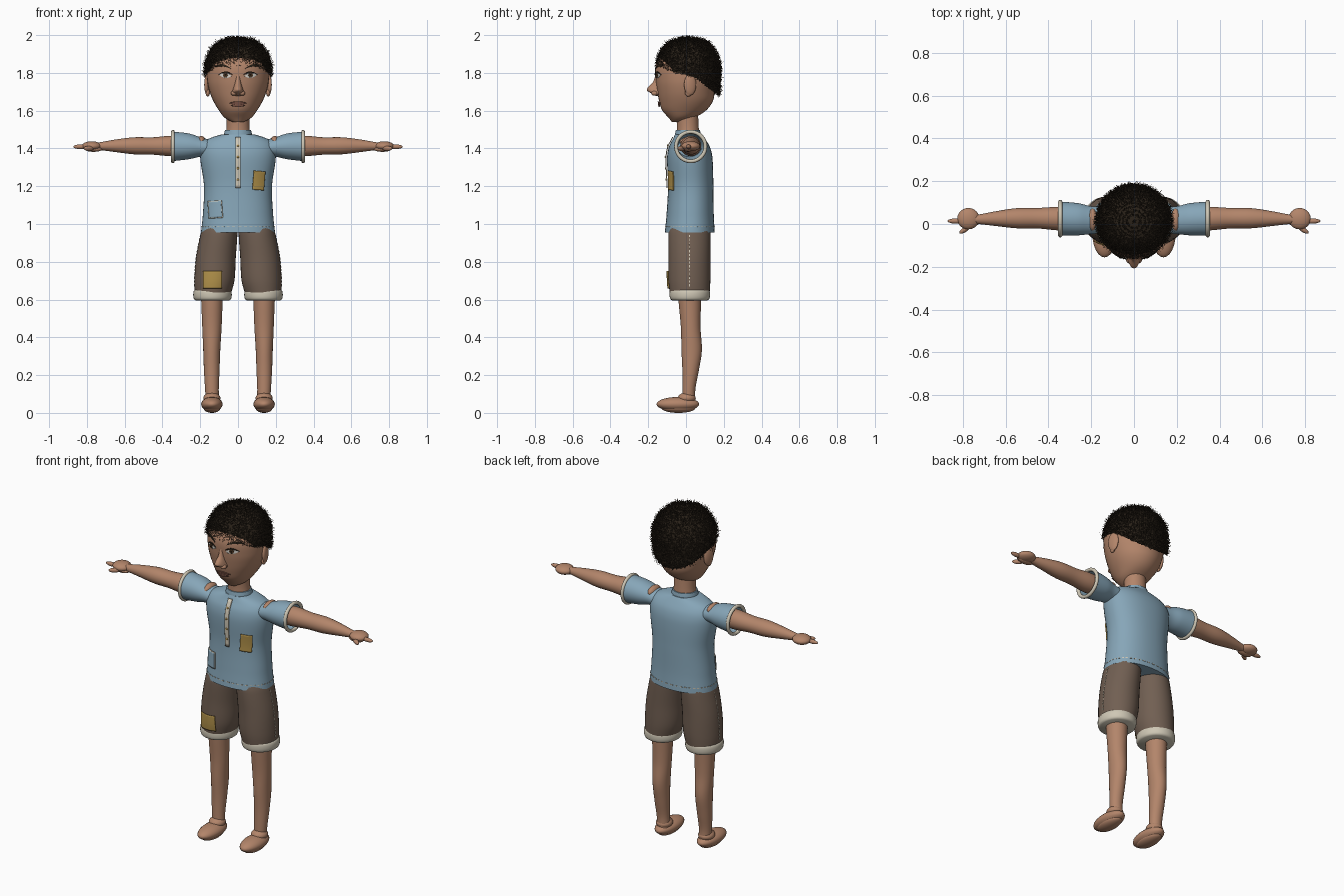
import bpy, bmesh, math, random
from mathutils import Vector

random.seed(4)
if "Cube" in bpy.data.objects:
    bpy.data.objects.remove(bpy.data.objects["Cube"])


def material(name, *rgb):
    m = bpy.data.materials.new(name)
    m.use_nodes = True
    m.diffuse_color = (*rgb, 1)
    m.node_tree.nodes["Principled BSDF"].inputs["Base Color"].default_value = (*rgb, 1)
    return m


SKIN = material("skin", .45, .235, .145)
BLUE = material("faded blue", .24, .38, .48)
BROWN = material("brown cloth", .165, .115, .085)
CREAM = material("cream trim", .62, .57, .46)
YELLOW = material("mustard patch", .45, .29, .07)
HAIR = material("dark hair", .022, .015, .009)
IRIS = material("brown iris", .09, .045, .02)
WHITE = material("eye white", .75, .72, .66)
LIP = material("lip", .23, .1, .07)


def finish(name, bm, mat):
    me = bpy.data.meshes.new(name)
    bm.to_mesh(me)
    bm.free()
    me.materials.append(mat)
    ob = bpy.data.objects.new(name, me)
    bpy.context.collection.objects.link(ob)
    return ob


def profile(rings, t):
    """Smoothly interpolate (position, centre u, centre v, half u, half v)."""
    i = 0
    while i < len(rings) - 2 and t > rings[i + 1][0]:
        i += 1
    p0, p1, p2, p3 = (rings[min(max(k, 0), len(rings) - 1)] for k in range(i - 1, i + 3))
    s = min(max((t - p1[0]) / (p2[0] - p1[0]), 0), 1)
    h = p2[0] - p1[0]
    out = []
    for k in range(1, 5):
        m1 = (p2[k] - p0[k]) / (p2[0] - p0[0]) * h
        m2 = (p3[k] - p1[k]) / (p3[0] - p1[0]) * h
        out.append((2*s**3 - 3*s*s + 1) * p1[k] + (s**3 - 2*s*s + s) * m1
                   + (3*s*s - 2*s**3) * p2[k] + (s**3 - s*s) * m2)
    return out


def loft(name, rings, mat, axis="z", side=1, power=2, steps=28, seg=36, caps=True):
    bm = bmesh.new()
    loops = []
    for i in range(steps + 1):
        t = rings[0][0] + (rings[-1][0] - rings[0][0]) * i / steps
        cu, cv, a, b = profile(rings, t)
        loop = []
        for j in range(seg):
            w = math.tau * j / seg
            c, s = math.cos(w), math.sin(w)
            u = cu + a * math.copysign(abs(c) ** (2 / power), c)
            v = cv + b * math.copysign(abs(s) ** (2 / power), s)
            p = (u * side, v, t) if axis == "z" else (t * side, u, v)
            loop.append(bm.verts.new(p))
        loops.append(loop)
    for lo, hi in zip(loops, loops[1:]):
        for j in range(seg):
            k = (j + 1) % seg
            bm.faces.new((lo[j], lo[k], hi[k], hi[j]))
    if caps:
        bm.faces.new(loops[0])
        bm.faces.new(loops[-1])
    bmesh.ops.recalc_face_normals(bm, faces=bm.faces)
    return finish(name, bm, mat)


def front_y(rings, x, z, power=2):
    cu, cv, a, b = profile(rings, z)
    return cv - b * max(0, 1 - abs((x - cu) / a) ** power) ** (1 / power)


def decal(name, rings, shape, mat, lift=.004, power=2, side=1, n=14):
    """Thin plate hugging the front of a loft; shape maps u, v to x, z."""
    bm = bmesh.new()
    grid = []
    for i in range(n + 1):
        row = []
        for j in range(n + 1):
            x, z = shape(2 * i / n - 1, 2 * j / n - 1)
            row.append(bm.verts.new((x * side, front_y(rings, x, z, power) - lift, z)))
        grid.append(row)
    for i in range(n):
        for j in range(n):
            bm.faces.new((grid[i][j], grid[i+1][j], grid[i+1][j+1], grid[i][j+1])[::side])
    ob = finish(name, bm, mat)
    mod = ob.modifiers.new("thickness", "SOLIDIFY")
    mod.thickness, mod.offset = .005, 0
    return ob


def ball(name, loc, size, mat, turn=0):
    bpy.ops.mesh.primitive_uv_sphere_add(segments=24, ring_count=14, location=loc,
                                         rotation=(0, 0, turn))
    ob = bpy.context.object
    ob.name, ob.scale = name, size
    ob.data.materials.append(mat)
    return ob


def box_shape(x, z, w, h, tilt=0):
    return lambda u, v: (x + w * u - tilt * h * v, z + h * v + tilt * w * u)


def almond(x, z, w, h, arch=0, tilt=0, power=1):
    return lambda u, v: (x + w * u, z + h * v * max(0, 1 - u * u) ** power
                         + arch * (1 - u * u) + tilt * u)


# Head, neck and nose
head = [(1.54, 0, -.045, .03, .03), (1.56, 0, -.025, .068, .065), (1.6, 0, -.01, .1, .115),
        (1.65, 0, 0, .13, .142), (1.7, 0, 0, .15, .152), (1.76, 0, 0, .163, .16),
        (1.84, 0, .005, .163, .165), (1.91, 0, .01, .135, .135), (1.95, 0, .01, .09, .09),
        (1.965, 0, .01, .02, .02)]
loft("head", head, SKIN, steps=40)
loft("neck", [(1.42, 0, .01, .08, .065), (1.5, 0, .01, .062, .058), (1.6, 0, .005, .06, .058)], SKIN)
loft("nose", [(1.678, 0, -.148, .012, .012), (1.688, 0, -.148, .034, .03),
              (1.71, 0, -.148, .028, .06), (1.75, 0, -.148, .016, .028),
              (1.8, 0, -.148, .01, .01)], SKIN, seg=20)
decal("upper_lip", head, almond(0, 1.64, .046, .009), LIP, .006)
decal("lower_lip", head, almond(0, 1.628, .038, .008), LIP, .008)

# Hair: a cap cut along the hairline, covered in short tufts
line = [(-.3, 1.845), (-.14, 1.84), (-.08, 1.81), (.05, 1.775), (.2, 1.655), (.4, 1.6)]


def hairline(y):
    for (y0, z0), (y1, z1) in zip(line, line[1:]):
        if y <= y1:
            return z0 + (z1 - z0) * (y - y0) / (y1 - y0)


scalp = [(1.63, 0, .01, .125, .145), (1.7, 0, .012, .157, .162), (1.76, 0, .012, .169, .163),
         (1.85, 0, .012, .168, .163), (1.92, 0, .012, .14, .137), (1.965, 0, .012, .09, .09),
         (1.985, 0, .012, .02, .02)]
cap = loft("hair_cap", scalp, HAIR, steps=70, seg=90)
bm = bmesh.new()
bm.from_mesh(cap.data)
bmesh.ops.delete(bm, geom=[f for f in bm.faces
                           if f.calc_center_median().z < hairline(f.calc_center_median().y)],
                 context="FACES")
bm.normal_update()
roots = [(f.calc_center_median(), f.normal.copy(), f.calc_area()) for f in bm.faces]
bm.to_mesh(cap.data)
bm.free()
bm = bmesh.new()
for p, nrm, area in random.choices(roots, [r[2] for r in roots], k=14000):
    def jitter(s):
        return Vector([random.uniform(-s, s) for _ in range(3)])
    base = p + jitter(.003)
    tip = base + nrm * random.uniform(.004, .016) + jitter(.012)
    tip.z = min(tip.z, 2)
    across = jitter(1).normalized() * .0018
    bm.faces.new([bm.verts.new(q) for q in (base - across, base + across, tip)])
finish("hair_tufts", bm, HAIR)

# Shirt body, collar and front details
torso = [(.955, 0, .02, .196, .132), (1.05, 0, .022, .186, .125), (1.2, 0, .025, .18, .12),
         (1.35, 0, .02, .2, .12), (1.41, 0, .018, .195, .108), (1.45, 0, .016, .16, .085),
         (1.475, 0, .012, .085, .07)]
P = 2.2
loft("shirt_body", torso, BLUE, power=P, steps=40, seg=48)
loft("collar", [(1.455, 0, .01, .077, .07), (1.475, 0, .01, .074, .068),
                (1.497, 0, .01, .069, .064)], BLUE, steps=6)
decal("placket", torso, box_shape(0, 1.325, .013, .135), CREAM, .006, P)
for i in range(4):
    z = 1.235 + i * .06
    ball("button", (0, front_y(torso, 0, z, P) - .009, z), (.006, .004, .006), YELLOW)
decal("shirt_patch", torso, box_shape(.11, 1.23, .03, .05, -.08), YELLOW, .007, P)
decal("pocket_trim", torso, box_shape(-.12, 1.077, .037, .046, .07), CREAM, .004, P)
decal("pocket_patch", torso, box_shape(-.12, 1.077, .033, .042, .07), BLUE, .007, P)


# Rows of stitches
def stitch(name, points, mat=CREAM):
    bm = bmesh.new()
    for a, b in points:
        a, b = Vector(a), Vector(b)
        r = bmesh.ops.create_cube(bm, size=1)
        d = b - a
        q = Vector((1, 0, 0)).rotation_difference(d.normalized())
        for v in r["verts"]:
            v.co = q @ Vector((v.co.x * d.length, v.co.y * .004, v.co.z * .004)) + (a + b) / 2
    finish(name, bm, mat)


def hem_point(w, z=.985):
    cu, cv, a, b = profile(torso, z)
    c, s = math.cos(w), math.sin(w)
    return (a * math.copysign(abs(c) ** (2/P), c), cv + b * math.copysign(abs(s) ** (2/P), s), z)


stitch("hem_stitches", [(hem_point(i * math.tau / 44), hem_point((i + .55) * math.tau / 44))
                        for i in range(44)])

# Paired parts
short = [(.62, .135, .02, .094, .104), (.7, .125, .018, .106, .111), (.82, .117, .018, .105, .111),
         (.95, .1, .018, .097, .111), (.99, .095, .02, .09, .105)]
for side, tag in ((1, "left"), (-1, "right")):
    # Face details
    decal(tag + "_eye", head, almond(.066, 1.787, .033, .014, tilt=.003), WHITE, .003, side=side)
    decal(tag + "_iris", head, almond(.066, 1.788, .012, .012, power=.5), IRIS, .006, side=side)
    decal(tag + "_pupil", head, almond(.066, 1.788, .005, .005, power=.5), HAIR, .008, side=side)
    decal(tag + "_upper_lid", head, almond(.066, 1.79, .036, .004, .013), HAIR, .005, side=side)
    decal(tag + "_eyebrow", head, almond(.08, 1.826, .044, .006, .014, .006), HAIR, .004, side=side)
    ball(tag + "_nostril", (side * .022, -.166, 1.692), (.016, .018, .013), SKIN)
    ball(tag + "_ear", (side * .163, .022, 1.737), (.014, .033, .056), SKIN, side * .25)
    ball(tag + "_ear_lobe", (side * .16, .012, 1.695), (.011, .018, .02), SKIN)

    # Sleeve with torn shoulder and trim
    loft(tag + "_sleeve", [(.13, .018, 1.4, .06, .04), (.2, .018, 1.408, .065, .052),
                           (.26, .022, 1.411, .075, .068), (.345, .025, 1.411, .08, .078)],
         BLUE, "x", side, caps=False)
    ball(tag + "_torn_shoulder", (side * .195, .02, 1.437), (.024, .052, .029), SKIN)
    bpy.ops.mesh.primitive_torus_add(major_radius=.078, minor_radius=.01, major_segments=36,
                                     minor_segments=10, location=(side * .345, .025, 1.41),
                                     rotation=(0, math.pi / 2, 0))
    bpy.context.object.name = tag + "_sleeve_trim"
    bpy.context.object.data.materials.append(CREAM)

    # Arm and hand
    loft(tag + "_arm", [(.18, .02, 1.41, .05, .045), (.35, .025, 1.413, .055, .054),
                        (.45, .027, 1.413, .048, .046), (.55, .027, 1.414, .047, .045),
                        (.65, .025, 1.414, .034, .033), (.73, .022, 1.412, .022, .021),
                        (.77, .022, 1.41, .02, .018)], SKIN, "x", side)
    ball(tag + "_palm", (side * .775, .025, 1.412), (.052, .05, .026), SKIN)
    ball(tag + "_finger", (side * .835, .014, 1.409), (.037, .012, .012), SKIN)
    ball(tag + "_thumb", (side * .79, -.025, 1.4), (.032, .012, .013), SKIN, -side * .6)
    ball(tag + "_curled_fingers", (side * .765, .01, 1.396), (.045, .022, .014), SKIN)

    # Shorts leg with rolled cuff and side seam
    loft(tag + "_shorts_leg", short, BROWN, side=side)
    loft(tag + "_shorts_cuff", [(.596, .135, .02, .09, .094), (.603, .135, .02, .098, .103),
                                (.625, .135, .02, .102, .107), (.648, .135, .02, .098, .104),
                                (.656, .135, .02, .088, .095)], CREAM, side=side, steps=12)
    seam = []
    for i in range(14):
        ends = []
        for z in (.67 + i * .02, .682 + i * .02):
            cu, cv, a, b = profile(short, z)
            ends.append((side * (cu + a), cv, z))
        seam.append(ends)
    stitch(tag + "_side_seam", seam)
    ball(tag + "_shorts_tear", (side * .189, .02, .925), (.011, .03, .006), SKIN)

    # Bare leg and foot
    loft(tag + "_leg", [(.06, .135, .015, .035, .035), (.12, .138, .015, .036, .034),
                        (.22, .139, .024, .041, .043), (.33, .139, .03, .045, .054),
                        (.45, .138, .025, .051, .052), (.6, .138, .02, .057, .06),
                        (.66, .138, .02, .06, .062)], SKIN, side=side)
    ball(tag + "_foot", (side * .138, -.043, .046), (.057, .113, .038), SKIN)
    ball(tag + "_ankle", (side * .138, .004, .078), (.045, .048, .03), SKIN)
    ball(tag + "_sole", (side * .138, -.04, .026), (.045, .09, .026), SKIN)

# Patch on the right shorts leg
decal("shorts_patch", short, box_shape(.135, .705, .05, .045), YELLOW, .006, side=-1)

# Smooth shading with crisp edges
bpy.ops.object.select_all(action="DESELECT")
for ob in bpy.context.collection.objects:
    if ob.type == "MESH" and ob.name != "hair_tufts":
        ob.select_set(True)
        bpy.context.view_layer.objects.active = ob
bpy.ops.object.shade_smooth_by_angle(angle=math.radians(40))
